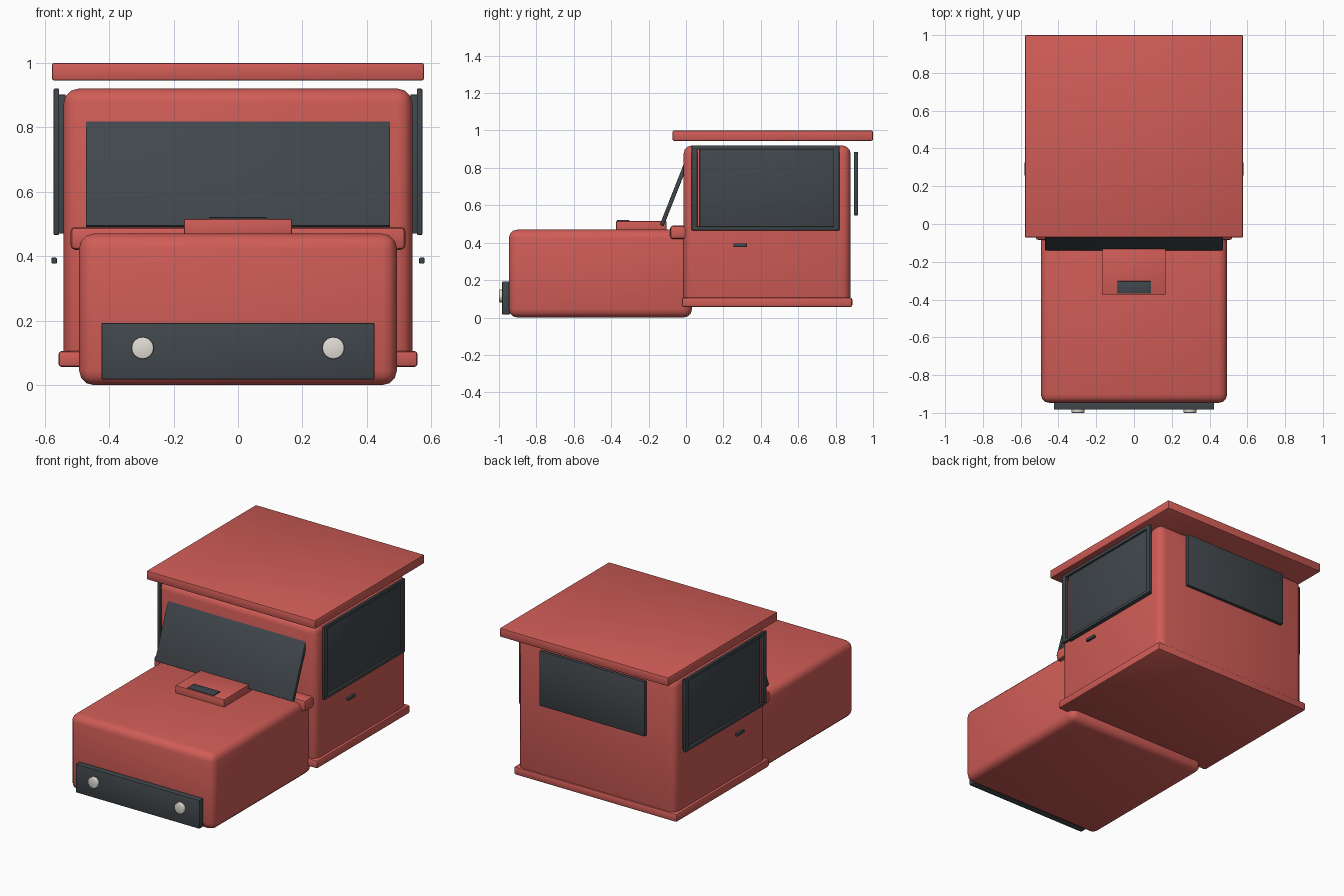
import bpy, math

if "Cube" in bpy.data.objects:
    bpy.data.objects.remove(bpy.data.objects["Cube"])


def material(name, rgb):
    m = bpy.data.materials.new(name)
    m.diffuse_color = (*rgb, 1)
    m.use_nodes = True
    m.node_tree.nodes["Principled BSDF"].inputs["Base Color"].default_value = m.diffuse_color
    return m


RED = material("red_paint", (0.63, 0.108, 0.094))
DARK = material("dark_grey", (0.052, 0.062, 0.071))
LAMP = material("lamp_white", (0.76, 0.73, 0.67))


def finish(ob, name, mat, bevel=0.0, segments=2, angle=40):
    ob.name = name
    ob.data.materials.append(mat)
    if bevel:
        mod = ob.modifiers.new("bevel", 'BEVEL')
        mod.width = bevel
        mod.segments = segments
        bpy.ops.object.modifier_apply(modifier=mod.name)
    bpy.ops.object.shade_smooth_by_angle(angle=math.radians(angle))
    return ob


def box(name, x, y, z, mat, bevel=0.0, segments=2, tilt=0.0):
    """Box from (min, max) ranges, tilted about x."""
    mid = [(a + b) / 2 for a, b in (x, y, z)]
    bpy.ops.mesh.primitive_cube_add(size=1, location=mid)
    ob = bpy.context.object
    ob.scale = [b - a for a, b in (x, y, z)]
    bpy.ops.object.transform_apply(location=False, rotation=False, scale=True)
    finish(ob, name, mat, bevel, segments)
    ob.rotation_euler.x = tilt
    return ob


# Main bodywork
box("hood", (-0.493, 0.493), (-0.947, 0.032), (0, 0.47), RED, 0.045, 3)
box("cab", (-0.541, 0.541), (-0.013, 0.88), (0.06, 0.92), RED, 0.045, 3)
box("sill", (-0.557, 0.557), (-0.021, 0.889), (0.056, 0.106), RED, 0.01)
box("roof", (-0.578, 0.578), (-0.072, 1.0), (0.945, 1.0), RED, 0.008)
box("cowl", (-0.52, 0.52), (-0.085, 0.01), (0.42, 0.491), RED, 0.015)

# Hood scoop with vent
box("hood_scoop", (-0.167, 0.167), (-0.374, -0.105), (0.455, 0.516), RED, 0.005)
box("scoop_vent", (-0.09, 0.09), (-0.369, -0.303), (0.505, 0.521), DARK, 0.002)

# Sloping windscreen and rear window
box("windscreen", (-0.472, 0.472), (-0.0755, -0.0535), (0.479, 0.837), DARK,
    0.003, tilt=-math.radians(21.5))
box("rear_window", (-0.36, 0.36), (0.898, 0.92), (0.546, 0.886), DARK, 0.004)

# Front panel and headlamps
box("front_panel", (-0.424, 0.424), (-0.983, -0.94), (0.017, 0.193), DARK, 0.004)
for side, s in (("left", -1), ("right", 1)):
    bpy.ops.mesh.primitive_cylinder_add(vertices=24, radius=0.034, depth=0.04,
                                        location=(s * 0.296, -0.98, 0.115),
                                        rotation=(math.pi / 2, 0, 0))
    finish(bpy.context.object, side + "_headlamp", LAMP, 0.004, 2, 180)

    # Side window, its raised frame bars and the door handle
    def side_box(name, x, y, z, bevel=0.003):
        box(f"{side}_{name}", sorted((s * x[0], s * x[1])), y, z, DARK, bevel)

    side_box("side_window", (0.535, 0.559), (0.073, 0.805), (0.47, 0.902))
    bar = (0.555, 0.572)
    side_box("frame_top", bar, (0.03, 0.82), (0.898, 0.92))
    side_box("frame_bottom", bar, (0.03, 0.82), (0.466, 0.486))
    side_box("frame_front", bar, (0.03, 0.061), (0.47, 0.915))
    side_box("frame_back", bar, (0.789, 0.82), (0.47, 0.915))
    side_box("door_handle", (0.562, 0.579), (0.253, 0.327), (0.377, 0.396), 0.004)
